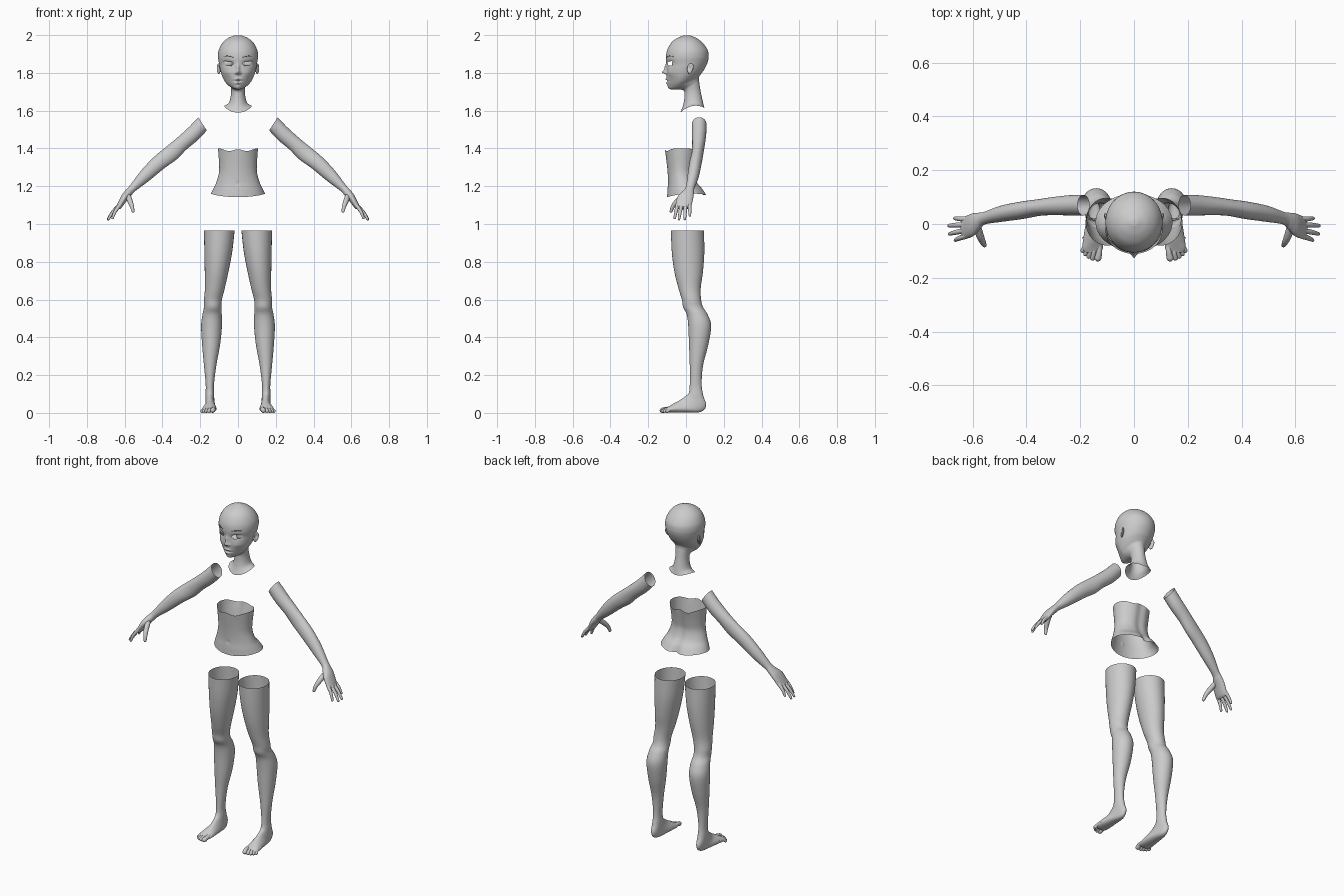
import bpy, bmesh
from math import sin, cos, pi, exp, sqrt
from mathutils import Vector


def clamp(v):
    return max(0.0, min(1.0, v))


def spline(rows, steps):
    """Catmull-Rom interpolation of rows of numbers."""
    out = []
    for i in range(len(rows) - 1):
        a, b, c, d = (rows[max(0, min(len(rows) - 1, i + k))] for k in (-1, 0, 1, 2))
        for j in range(steps):
            t = j / steps
            out.append([q + 0.5 * t * (r - p + t * (2 * p - 5 * q + 4 * r - s + t * (3 * (q - r) + s - p)))
                        for p, q, r, s in zip(a, b, c, d)])
    return out + [list(rows[-1])]


def skin(bm, rings, cap_end=False):
    vr = [[bm.verts.new(p) for p in ring] for ring in rings]
    n = len(vr[0])
    for r0, r1 in zip(vr, vr[1:]):
        for i in range(n):
            bm.faces.new((r0[i], r0[(i + 1) % n], r1[(i + 1) % n], r1[i]))
    if cap_end:
        bm.faces.new(vr[-1])


def loft(bm, rows, seg, steps, along_y=False, cap=False, shape=None):
    """Row: two opposite points (p0,q0) (p1,q1), side extents s0 s1, side lift."""
    rings = []
    for p0, q0, p1, q1, s0, s1, lift in spline(rows, steps):
        ring = []
        for k in range(seg):
            t = 2 * pi * k / seg
            p = (p0 + p1) / 2 + (p0 - p1) / 2 * cos(t)
            q = (q0 + q1) / 2 + (q0 - q1) / 2 * cos(t) + lift * sin(t) ** 2
            s = (s0 + s1) / 2 + (s1 - s0) / 2 * sin(t)
            co = Vector((p, s, q) if along_y else (s, p, q))
            ring.append(shape(co) if shape else co)
        rings.append(ring)
    skin(bm, rings, cap)


def tube(bm, pts, radii, seg=14, steps=5):
    """Rounded finger-like tube through points."""
    rows = spline([(*p, r) for p, r in zip(pts, radii)], steps)
    d = (Vector(pts[-1]) - Vector(pts[-2])).normalized()
    tip, r = Vector(rows[-1][:3]), rows[-1][3]
    for a in (0.4, 0.8, 1.2, 1.45):
        rows.append((*(tip + d * r * sin(a)), r * cos(a)))
    ref = Vector((1, 0, 0)) if abs(d.y) > 0.75 else Vector((0, 1, 0))
    rings = []
    for i, row in enumerate(rows):
        d = (Vector(rows[min(i + 1, len(rows) - 1)][:3]) - Vector(rows[max(i - 1, 0)][:3])).normalized()
        u = d.cross(ref).normalized()
        v = d.cross(u)
        rings.append([Vector(row[:3]) + row[3] * (u * cos(2 * pi * k / seg) + v * sin(2 * pi * k / seg))
                      for k in range(seg)])
    skin(bm, rings, True)


def finish(bm, name, mirror=False, color=None):
    bmesh.ops.recalc_face_normals(bm, faces=bm.faces)
    for f in bm.faces:
        f.smooth = True
    me = bpy.data.meshes.new(name)
    bm.to_mesh(me)
    bm.free()
    ob = bpy.data.objects.new(name, me)
    bpy.context.collection.objects.link(ob)
    if mirror:
        ob.modifiers.new("mirror", 'MIRROR').use_mirror_merge = False
    if color:
        mat = bpy.data.materials.new(name)
        mat.diffuse_color = color
        me.materials.append(mat)
    return ob


# head and neck: lofted tilted rings, face modelled by soft bumps
FACE = [  # x, z, width, height, push in y
    (0, 1.825, .009, .022, -.012), (0, 1.804, .010, .010, -.019), (.013, 1.799, .006, .006, -.007),
    (0, 1.767, .017, .005, -.008), (0, 1.746, .014, .006, -.008), (0, 1.757, .022, .0025, .004),
    (0, 1.722, .016, .010, -.004), (.052, 1.850, .024, .014, .008), (.055, 1.800, .020, .020, -.003)]


def face(co):
    f = clamp((-.03 - co.y) / .06)
    co.x *= 1 - .32 * f * clamp((1.80 - co.z) / .07)
    co.y += clamp(f * 3) * sum(h * exp(-((abs(co.x) - x) / w) ** 2 - ((co.z - z) / v) ** 2)
                               for x, z, w, v, h in FACE)
    return co


HEAD = [(-.03, 1.59, .097, 1.615, .073, .022), (-.015, 1.63, .09, 1.645, .048, .005),
        (-.008, 1.675, .078, 1.70, .037, 0), (-.012, 1.706, .07, 1.75, .038, 0),
        (-.045, 1.713, .068, 1.765, .046, 0), (-.078, 1.713, .07, 1.78, .056, 0),
        (-.094, 1.728, .08, 1.795, .071, 0), (-.10, 1.76, .095, 1.815, .085, 0),
        (-.103, 1.80, .108, 1.84, .095, 0), (-.102, 1.84, .117, 1.865, .101, 0),
        (-.106, 1.88, .12, 1.89, .106, 0), (-.10, 1.92, .115, 1.92, .102, 0),
        (-.078, 1.96, .092, 1.955, .083, 0), (-.045, 1.985, .058, 1.983, .053, 0),
        (-.008, 1.999, .02, 1.999, .016, 0)]
bm = bmesh.new()
loft(bm, [(a, b, c, d, -w, w, l) for a, b, c, d, w, l in HEAD], 192, 12, cap=True, shape=face)
holes = []
for f in bm.faces:
    c = f.calc_center_median()
    dx = abs(c.x) - .052
    if c.y < -.03 and (dx / .026) ** 2 + ((c.z - 1.85 - .1 * dx) / .0125) ** 2 < 1:
        holes.append(f)
bmesh.ops.delete(bm, geom=holes, context='FACES')
finish(bm, "head")

# eyeballs
bm = bmesh.new()
bmesh.ops.create_uvsphere(bm, u_segments=32, v_segments=20, radius=.029)
bmesh.ops.translate(bm, verts=bm.verts, vec=(.052, -.045, 1.85))
finish(bm, "eyes", True, (.95, .95, .95, 1))

# eyebrows
bm = bmesh.new()
brow = [(x, .007 - .113 * sqrt(1 - (x / .106) ** 2), 1.882 + .007 * sin((x - .025) / .055 * pi * .8))
        for x in (.025, .04, .055, .07, .08)]
tube(bm, brow, [.001, .002, .002, .0015, .0008], 8)
finish(bm, "eyebrows", True, (.12, .12, .12, 1))

# ears with a hollow
bm = bmesh.new()
bmesh.ops.create_uvsphere(bm, u_segments=32, v_segments=24, radius=1)
for v in bm.verts:
    x, y, z = v.co
    if x > 0:
        x -= 1.1 * exp(-((y + .15) ** 2 + (z - .15) ** 2) * 4)
    y *= 1 + .25 * z
    v.co = (.102 + .009 * x + .006 * y, .022 + .016 * y + .004 * z, 1.822 + .028 * z)
finish(bm, "ears", True)


# midriff: open tube, spine groove, scalloped top edge
def waist(co):
    g = exp(-(co.x / .025) ** 2) * clamp((co.y - .01) / .03)
    co.y -= g * (.008 + .016 * clamp((1.21 - co.z) / .06))
    co.z += .005 * cos(co.x / .05 * pi) * clamp((co.z - 1.36) / .03)
    co.y += .004 * exp(-(co.x / .006) ** 2 - ((co.z - 1.215) / .009) ** 2) * (co.y < 0)
    return co


TORSO = [(-.10, 1.142, .113, 1.153, .143, .013), (-.098, 1.18, .092, 1.185, .131, .004),
         (-.095, 1.22, .062, 1.22, .115, 0), (-.097, 1.27, .047, 1.27, .101, 0),
         (-.102, 1.32, .052, 1.32, .100, 0), (-.111, 1.39, .066, 1.39, .106, .006)]
bm = bmesh.new()
loft(bm, [(a, b, c, d, -w, w, l) for a, b, c, d, w, l in TORSO], 96, 8, shape=waist)
finish(bm, "midriff")

# legs, feet and toes
LEG = [(-.08, .965, .095, .965, .018, .18), (-.075, .85, .097, .85, .031, .178),
       (-.062, .75, .09, .75, .05, .176), (-.04, .66, .078, .66, .07, .175),
       (-.022, .60, .08, .60, .085, .18), (-.015, .56, .09, .56, .088, .18),
       (.004, .52, .115, .52, .086, .188), (.012, .46, .133, .46, .085, .195),
       (.016, .36, .118, .36, .095, .19), (.02, .25, .09, .25, .115, .18),
       (.02, .15, .083, .15, .127, .171), (.014, .105, .092, .09, .126, .172),
       (-.008, .085, .107, .04, .125, .172), (-.035, .066, .08, .006, .12, .175),
       (-.065, .05, 0, .002, .115, .185), (-.09, .035, -.08, .002, .115, .192),
       (-.106, .026, -.100, .006, .122, .186)]
bm = bmesh.new()
loft(bm, [(*r, 0) for r in LEG], 48, 6, cap=True)
for x0, x1, y, r in ((.130, .134, -.126, .0135), (.150, .154, -.126, .010), (.163, .168, -.120, .0095),
                     (.174, .180, -.111, .009), (.183, .190, -.099, .009)):
    tube(bm, [(x0, y + .05, .022), (x0, y + .02, .020), (x1, y, r)], [r * .9, r * .85, r])
finish(bm, "legs", True)

# arms, hands and fingers
ARM = [(.21, 1.565, .165, 1.495, .032, .108), (.265, 1.508, .212, 1.445, .032, .107),
       (.33, 1.45, .272, 1.395, .033, .10), (.385, 1.405, .325, 1.342, .030, .092),
       (.45, 1.35, .39, 1.295, .018, .083), (.515, 1.28, .472, 1.228, .008, .068),
       (.570, 1.207, .543, 1.175, -.002, .045), (.592, 1.182, .563, 1.153, -.022, .042),
       (.614, 1.155, .587, 1.125, -.046, .039), (.638, 1.108, .615, 1.088, -.055, .029),
       (.645, 1.092, .628, 1.078, -.050, .024)]
bm = bmesh.new()
loft(bm, [(*r, 0) for r in ARM], 40, 7, along_y=True, cap=True)
for y0, tip in ((-.044, (.664, -.060, 1.032)), (-.023, (.686, -.037, 1.026)),
                (-.002, (.688, -.006, 1.026)), (.018, (.666, .021, 1.045))):
    base = Vector((.622, y0, 1.105))
    mid = base.lerp(Vector(tip), .55) + Vector((.004, 0, .003))
    tube(bm, [base, mid, tip], [.0105, .009, .0065])
tube(bm, [(.582, -.012, 1.15), (.572, -.045, 1.122), (.562, -.068, 1.095), (.556, -.079, 1.068)],
     [.014, .014, .011, .008])
finish(bm, "arms", True)
